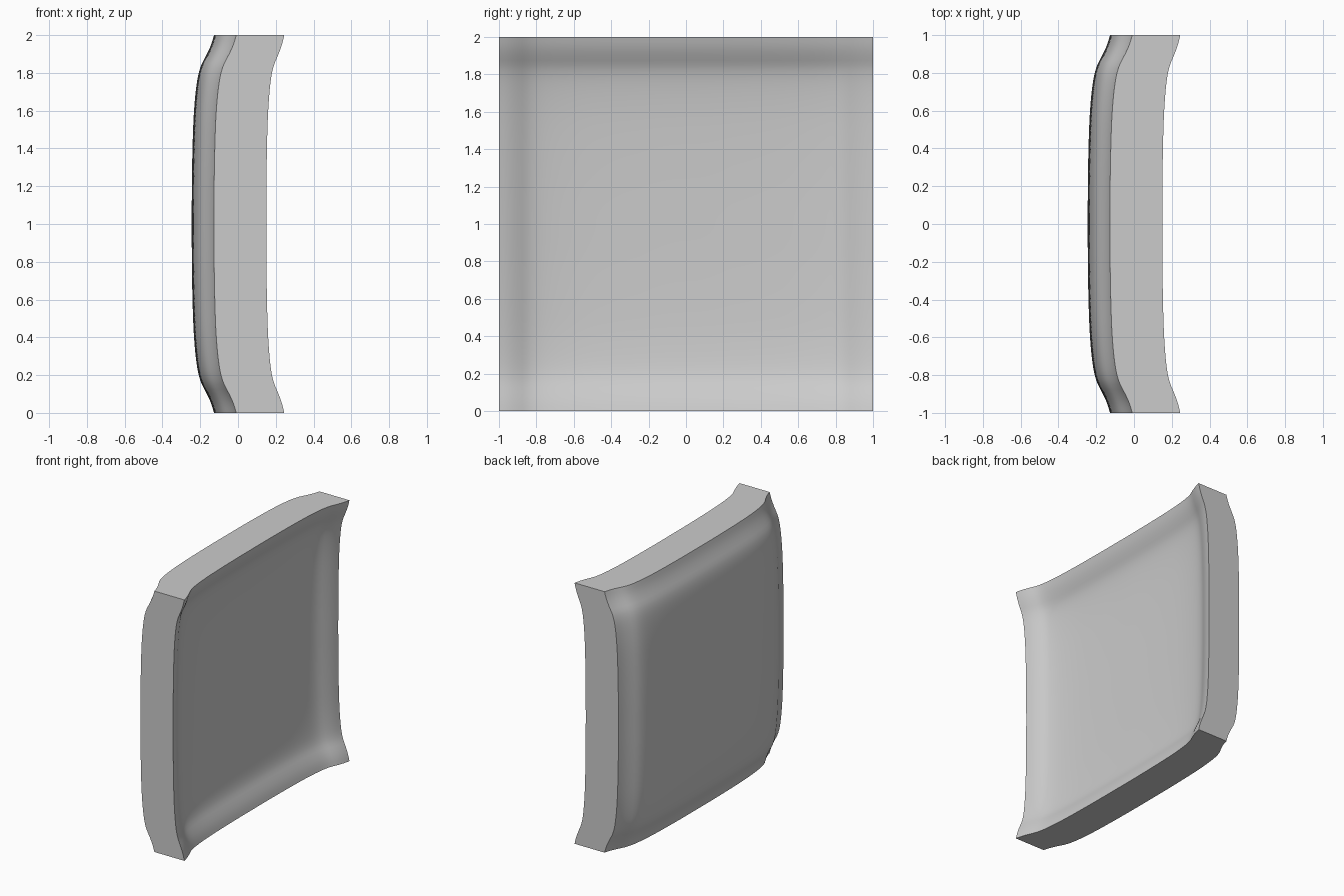
import bpy
import bmesh
from math import radians

cube = bpy.data.objects.get("Cube")
if cube:
    bpy.data.objects.remove(cube, do_unlink=True)

# Bulge profile: distance from the middle -> share of the full depth
PROFILE = [(0, 1), (0.25, 0.99), (0.5, 0.94), (0.65, 0.865), (0.77, 0.74),
           (0.84, 0.58), (0.9, 0.32), (0.95, 0.13), (1, 0)]
SEGMENTS = 80


def slope(i):
    a, b = PROFILE[max(i - 1, 0)], PROFILE[min(i + 1, len(PROFILE) - 1)]
    return 0 if i == 0 else (b[1] - a[1]) / (b[0] - a[0])


def bulge(t):
    """Smooth curve through the profile points."""
    t = min(abs(t), 1)
    i = max(k for k in range(len(PROFILE) - 1) if PROFILE[k][0] <= t)
    (t0, v0), (t1, v1) = PROFILE[i], PROFILE[i + 1]
    w = t1 - t0
    s = (t - t0) / w
    ease = s * s * (3 - 2 * s)
    return (v0 + (v1 - v0) * ease + slope(i) * w * s * (1 - s) ** 2
            - slope(i + 1) * w * s * s * (1 - s))


# One grey material
grey = bpy.data.materials.new("mid_grey")
grey.use_nodes = True
colour = (0.6, 0.6, 0.6, 1)
grey.diffuse_color = colour
grey.node_tree.nodes["Principled BSDF"].inputs["Base Color"].default_value = colour

# Square slab: a grid extruded into an outer and an inner skin
bm = bmesh.new()
bmesh.ops.create_grid(bm, x_segments=SEGMENTS, y_segments=SEGMENTS, size=1)
extruded = bmesh.ops.extrude_face_region(bm, geom=bm.faces[:], use_keep_orig=True)
inner = {g for g in extruded["geom"] if isinstance(g, bmesh.types.BMVert)}

# Stand it up and pillow both skins towards -x; the hollow side dips a little more
for v in bm.verts:
    y, z = v.co.x, v.co.y
    a, b = bulge(y), bulge(z)
    if v in inner:
        x = 0.245 - 0.095 * (a + b) - 0.025 * a * b
    else:
        x = -0.009 - 0.118 * (a + b)
    v.co = (x, y, z + 1)
bmesh.ops.recalc_face_normals(bm, faces=bm.faces[:])

mesh = bpy.data.meshes.new("curved_panel")
bm.to_mesh(mesh)
bm.free()
mesh.materials.append(grey)
panel = bpy.data.objects.new("curved_panel", mesh)
bpy.context.collection.objects.link(panel)

# Smooth skins with sharp rim edges
bpy.context.view_layer.objects.active = panel
panel.select_set(True)
bpy.ops.object.shade_smooth_by_angle(angle=radians(35))
